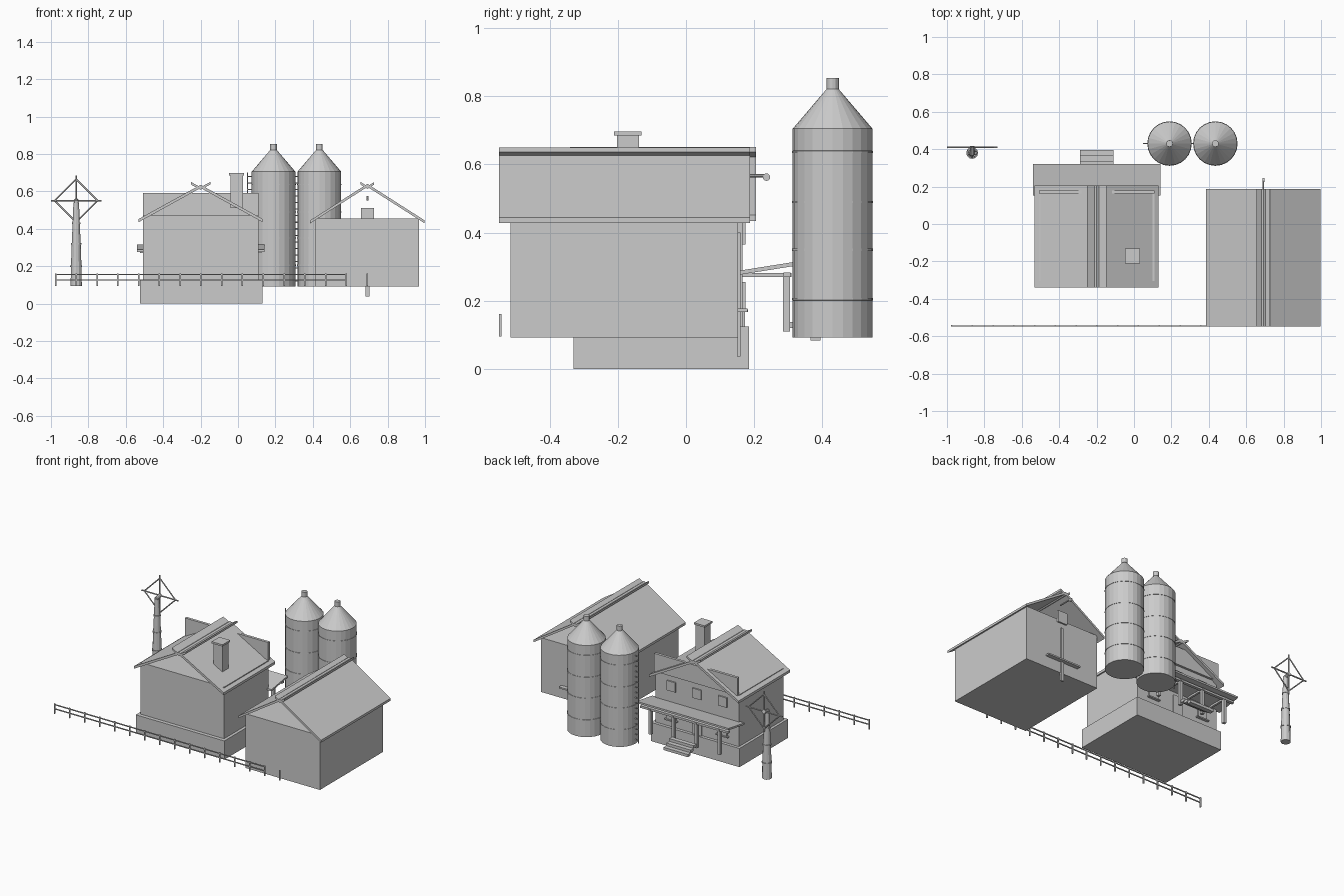
import bpy, bmesh
from math import pi, cos, sin
from mathutils import Vector

if "Cube" in bpy.data.objects:
    bpy.data.objects.remove(bpy.data.objects["Cube"])


def finish(name, bm):
    bmesh.ops.recalc_face_normals(bm, faces=bm.faces)
    me = bpy.data.meshes.new(name)
    bm.to_mesh(me)
    bm.free()
    ob = bpy.data.objects.new(name, me)
    bpy.context.collection.objects.link(ob)
    return ob


def boxes(name, specs):
    """One object from (x0, x1, y0, y1, z0, z1) boxes."""
    bm = bmesh.new()
    for x0, x1, y0, y1, z0, z1 in specs:
        vs = bmesh.ops.create_cube(bm, size=1)["verts"]
        for v in vs:
            v.co = ((x0 + x1) / 2 + v.co.x * (x1 - x0),
                    (y0 + y1) / 2 + v.co.y * (y1 - y0),
                    (z0 + z1) / 2 + v.co.z * (z1 - z0))
    return finish(name, bm)


def prism(name, pts, a0, a1, axis="y"):
    """Extrude a closed profile along y (x,z profile) or x (y,z profile)."""
    bm = bmesh.new()
    place = (lambda p, a: (p[0], a, p[1])) if axis == "y" else (lambda p, a: (a, p[0], p[1]))
    A = [bm.verts.new(place(p, a0)) for p in pts]
    B = [bm.verts.new(place(p, a1)) for p in pts]
    bm.faces.new(A)
    bm.faces.new(B)
    for i in range(len(pts)):
        j = (i + 1) % len(pts)
        bm.faces.new((A[i], A[j], B[j], B[i]))
    return finish(name, bm)


def lathe(name, cx, cy, profile, n):
    """Closed solid of revolution from (r, z) points."""
    bm = bmesh.new()
    rings = [[bm.verts.new((cx + r * cos(2 * pi * k / n), cy + r * sin(2 * pi * k / n), z))
              for k in range(n)] for r, z in profile]
    for a, b in zip(rings, rings[1:]):
        for k in range(n):
            j = (k + 1) % n
            bm.faces.new((a[k], a[j], b[j], b[k]))
    bm.faces.new(rings[0])
    bm.faces.new(rings[-1])
    return finish(name, bm)


def rods(name, segs, r, n=6):
    bm = bmesh.new()
    for p, q in segs:
        p, q = Vector(p), Vector(q)
        d = q - p
        m = d.to_track_quat("Z", "Y").to_matrix().to_4x4()
        m.translation = (p + q) / 2
        bmesh.ops.create_cone(bm, cap_ends=True, segments=n, radius1=r, radius2=r,
                              depth=d.length, matrix=m)
    return finish(name, bm)


def gable_roof(name, cx, half, z_eave, z_ridge, y0, y1, t, cap):
    # chevron slab plus upturned ridge boards that form an X at the gable ends
    prism(name + "_roof", [(cx - half, z_eave), (cx, z_ridge), (cx + half, z_eave),
                           (cx + half, z_eave - t), (cx, z_ridge - t), (cx - half, z_eave - t)], y0, y1)
    s = (z_ridge - z_eave) / half
    zb = z_ridge - 0.013
    prism(name + "_ridge_boards", [(cx - cap, zb + s * cap), (cx, zb), (cx + cap, zb + s * cap),
                                   (cx + cap, zb + s * cap - 0.014), (cx, zb - 0.014),
                                   (cx - cap, zb + s * cap - 0.014)], y0, y1)


# House
HX = -0.2
boxes("house_foundation", [(-0.525, 0.13, -0.33, 0.185, 0, 0.125)])
boxes("house_walls", [(-0.507, 0.11, -0.305, 0.165, 0.125, 0.47)])
boxes("house_gable_panel", [(-0.507, 0.11, 0.162, 0.18, 0.47, 0.59)])
gable_roof("house", HX, 0.332, 0.452, 0.635, -0.34, 0.205, 0.017, 0.052)
boxes("chimney", [(-0.04, 0.026, -0.203, -0.138, 0.51, 0.685),
                  (-0.047, 0.033, -0.211, -0.13, 0.685, 0.697)])
boxes("upper_windows", [(HX + d - 0.032, HX + d + 0.032, 0.16, 0.174, 0.365, 0.43)
                        for d in (-0.19, 0, 0.19)])
boxes("lower_windows", [(HX + d - 0.034, HX + d + 0.034, 0.16, 0.175, 0.175, 0.255)
                        for d in (-0.19, 0.19)])
boxes("window_sills", [(HX + d - 0.045, HX + d + 0.045, 0.16, 0.182, 0.167, 0.175)
                       for d in (-0.19, 0.19)])
boxes("house_door", [(HX - 0.035, HX + 0.035, 0.16, 0.173, 0.125, 0.255)])

# Porch
prism("porch_roof", [(0.152, 0.288), (0.322, 0.315), (0.322, 0.303), (0.152, 0.276)],
      -0.54, 0.142, "x")
PX = [HX + d for d in (-0.255, -0.085, 0.085, 0.255)]
boxes("porch_posts", [(x - 0.01, x + 0.01, 0.285, 0.305, 0.11, 0.272) for x in PX])
boxes("porch_beams", [(-0.525, 0.125, 0.286, 0.306, 0.27, 0.284)] +
      [(x - 0.007, x + 0.007, 0.16, 0.31, 0.27, 0.282) for x in PX])
boxes("porch_steps", [(-0.29, -0.11, 0.305 + 0.03 * i, 0.335 + 0.03 * i, 0.12 - 0.018 * i, 0.138 - 0.018 * i)
                      for i in range(3)])

# Barn
BX = 0.692
boxes("barn_walls", [(0.415, 0.967, -0.515, 0.152, 0.092, 0.455)])
gable_roof("barn", BX, 0.306, 0.445, 0.64, -0.548, 0.187, 0.016, 0.036)
boxes("loft_door", [(0.657, 0.727, 0.15, 0.162, 0.435, 0.512)])
boxes("barn_door_brace", [(0.682, 0.702, 0.15, 0.16, 0.037, 0.4),
                          (0.57, 0.815, 0.15, 0.18, 0.167, 0.177)])
rods("hoist_beam", [((BX, 0.14, 0.567), (BX, 0.24, 0.567))], 0.005)
rods("hoist_wheel", [((BX - 0.005, 0.236, 0.563), (BX + 0.005, 0.236, 0.563))], 0.011, 12)

# Silos with bands and side ladders
for i, sx in enumerate((0.19, 0.435)):
    sy, tag = 0.43, f"_{i + 1}"
    lathe("silo_body" + tag, sx, sy, [(0.117, 0.092), (0.117, 0.705), (0.012, 0.828)], 24)
    lathe("silo_vent" + tag, sx, sy, [(0.018, 0.822), (0.018, 0.853)], 12)
    for z in (0.205, 0.35, 0.49, 0.637):
        lathe("silo_band" + tag, sx, sy, [(0.113, z - 0.004), (0.119, z - 0.003),
                                          (0.119, z + 0.003), (0.113, z + 0.004)], 24)
    rx = sx - 0.14
    rods("silo_ladder" + tag, [((rx, sy, 0.1), (rx, sy, 0.7))] +
         [((rx, sy, 0.12 + 0.035 * k), (sx - 0.112, sy, 0.12 + 0.035 * k)) for k in range(17)], 0.003)

# Wind pump tower with rings
TX, TY = -0.865, 0.38
lathe("pump_tower", TX, TY, [(0.03, 0.095), (0.028, 0.2), (0.024, 0.32), (0.019, 0.43), (0.015, 0.54)], 12)
for z, r in ((0.2, 0.032), (0.32, 0.028), (0.43, 0.023)):
    lathe("tower_ring", TX, TY, [(r, z - 0.004), (r, z + 0.004)], 12)

# Wind wheel
WY, WZ = 0.41, 0.55
rods("wheel_axle", [((TX, TY - 0.01, 0.54), (TX, WY + 0.005, WZ))], 0.013, 10)
tips = [(TX + 0.135 * cos(a), WY, WZ + 0.135 * sin(a)) for a in (0, pi / 2, pi, 3 * pi / 2)]
rim = [(TX + 0.115 * cos(a), WY, WZ + 0.115 * sin(a)) for a in (0, pi / 2, pi, 3 * pi / 2)]
rods("wheel_spokes", [((TX, WY, WZ), t) for t in tips], 0.005)
rods("wheel_rim", [(rim[k], rim[(k + 1) % 4]) for k in range(4)], 0.004)

# Fence along the front
FY = -0.545
boxes("fence_posts", [(-0.975 + 0.111 * k - 0.004, -0.975 + 0.111 * k + 0.004, FY - 0.004, FY + 0.004, 0.095, 0.162)
                      for k in range(16)])
boxes("fence_rails", [(-0.978, 0.583, FY - 0.003, FY + 0.003, z - 0.003, z + 0.003) for z in (0.127, 0.155)])
